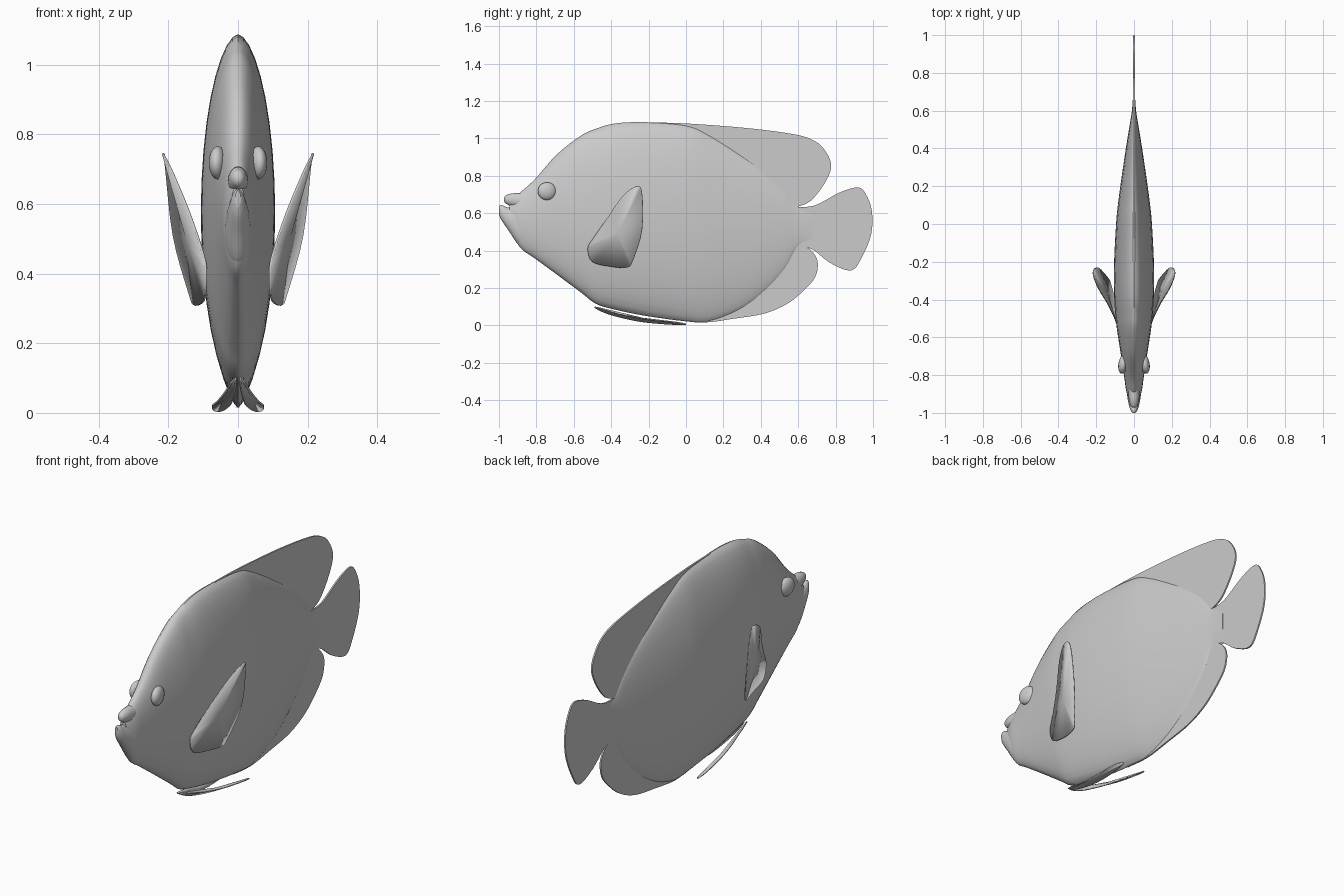
import bpy, bmesh, math
from mathutils import Vector

if "Cube" in bpy.data.objects:
    bpy.data.objects.remove(bpy.data.objects["Cube"])


def smooth_path(pts, steps, closed=False):
    """Catmull-Rom resampling of points of any dimension."""
    n, out = len(pts), []
    for i in range(n if closed else n - 1):
        if closed:
            a, b, c, d = (pts[(i + k) % n] for k in (-1, 0, 1, 2))
        else:
            a, b, c, d = (pts[min(max(i + k, 0), n - 1)] for k in (-1, 0, 1, 2))
        for s in range(steps):
            t = s / steps
            out.append([0.5 * (2 * q + (r - p) * t + (2 * p - 5 * q + 4 * r - u) * t * t
                               + (3 * q - p - 3 * r + u) * t ** 3)
                        for p, q, r, u in zip(a, b, c, d)])
    if not closed:
        out.append(list(pts[-1]))
    return out


def finish(bm, name, angle=40):
    bmesh.ops.recalc_face_normals(bm, faces=bm.faces[:])
    me = bpy.data.meshes.new(name)
    bm.to_mesh(me)
    bm.free()
    ob = bpy.data.objects.new(name, me)
    bpy.context.scene.collection.objects.link(ob)
    bpy.ops.object.select_all(action='DESELECT')
    ob.select_set(True)
    bpy.context.view_layer.objects.active = ob
    bpy.ops.object.shade_smooth_by_angle(angle=math.radians(angle))
    return ob


def loft(name, stations, steps=4, ring=36):
    """Stations are (y, bottom z, top z, half width, section sharpness)."""
    bm, prev = bmesh.new(), None
    for y, lo, hi, w, p in smooth_path(stations, steps):
        row = []
        for k in range(ring):
            a = 2 * math.pi * k / ring
            c = math.cos(a)
            x = math.copysign(abs(c) ** p, c) * w
            row.append(bm.verts.new((x, y, (lo + hi) / 2 + (hi - lo) / 2 * math.sin(a))))
        if prev:
            for k in range(ring):
                j = (k + 1) % ring
                bm.faces.new((prev[k], prev[j], row[j], row[k]))
        else:
            bm.faces.new(row)
        prev = row
    bm.faces.new(prev)
    return finish(bm, name, 50)


def median_fin(name, outline, hidden, thick=0.008):
    """Flat fin on the centre plane; hidden points lie inside the body."""
    pts = smooth_path(outline, 4) + [list(p) for p in hidden]
    bm = bmesh.new()
    face = bm.faces.new([bm.verts.new((-thick / 2, y, z)) for y, z in pts])
    new = bmesh.ops.extrude_face_region(bm, geom=[face])
    verts = [v for v in new['geom'] if isinstance(v, bmesh.types.BMVert)]
    bmesh.ops.translate(bm, verts=verts, vec=(thick, 0, 0))
    bmesh.ops.triangulate(bm, faces=bm.faces[:])
    return finish(bm, name)


def paired_fin(name, outline, thick=0.006):
    """Thin curved blade, mirrored to the other side."""
    bm = bmesh.new()
    pts = [Vector(p) for p in smooth_path(outline, 4, closed=True)]
    mid = sum(pts, Vector()) / len(pts)
    vs, c = [bm.verts.new(p) for p in pts], bm.verts.new(mid)
    for i in range(len(vs)):
        bm.faces.new((vs[i], vs[(i + 1) % len(vs)], c))
    ob = finish(bm, name, 60)
    sol = ob.modifiers.new("thickness", 'SOLIDIFY')
    sol.thickness, sol.offset = thick, 0
    mir = ob.modifiers.new("mirror", 'MIRROR')
    mir.use_axis = (True, False, False)
    return ob


# Body
loft("body", [
    (-0.945, 0.53, 0.655, 0.020, 1.0),
    (-0.89, 0.42, 0.708, 0.040, 1.0),
    (-0.81, 0.36, 0.78, 0.052, 1.0),
    (-0.69, 0.272, 0.915, 0.070, 1.0),
    (-0.56, 0.175, 1.016, 0.090, 1.05),
    (-0.48, 0.115, 1.052, 0.099, 1.1),
    (-0.38, 0.085, 1.08, 0.105, 1.1),
    (-0.22, 0.052, 1.087, 0.106, 1.15),
    (0.0, 0.022, 1.07, 0.095, 1.25),
    (0.12, 0.02, 1.02, 0.083, 1.35),
    (0.28, 0.08, 0.92, 0.061, 1.4),
    (0.42, 0.18, 0.82, 0.040, 1.4),
    (0.53, 0.30, 0.72, 0.022, 1.3),
    (0.60, 0.42, 0.635, 0.011, 1.1),
    (0.68, 0.44, 0.615, 0.005, 1.0)])

# Lips
loft("upper_lip", [
    (-0.972, 0.664, 0.684, 0.008, 1), (-0.962, 0.651, 0.696, 0.018, 1),
    (-0.93, 0.635, 0.706, 0.027, 1), (-0.88, 0.62, 0.708, 0.030, 1)], ring=20)
loft("lower_jaw", [
    (-1.0, 0.592, 0.639, 0.008, 1), (-0.985, 0.56, 0.643, 0.019, 1),
    (-0.95, 0.51, 0.63, 0.029, 1), (-0.90, 0.435, 0.63, 0.037, 1),
    (-0.86, 0.41, 0.62, 0.038, 1)], ring=20)

# Eyes
for side, label in ((-1, "left"), (1, "right")):
    bm = bmesh.new()
    bmesh.ops.create_uvsphere(bm, u_segments=24, v_segments=14, radius=0.05)
    bmesh.ops.scale(bm, verts=bm.verts[:], vec=(0.5, 1, 0.95))
    eye = finish(bm, "eye_" + label)
    eye.location = (side * 0.058, -0.743, 0.718)
    eye.rotation_euler.z = side * 0.15

# Dorsal, anal and tail fins
median_fin("dorsal_fin", [
    (-0.2, 1.086), (0.02, 1.079), (0.34, 1.054), (0.59, 1.02), (0.69, 0.985), (0.74, 0.94),
    (0.773, 0.877), (0.77, 0.82), (0.727, 0.738), (0.663, 0.663), (0.594, 0.634)],
    [(0.5, 0.62), (0.2, 0.85), (-0.1, 1.0)])
median_fin("anal_fin", [
    (0.594, 0.42), (0.65, 0.416), (0.69, 0.375), (0.705, 0.326), (0.69, 0.257), (0.636, 0.193),
    (0.545, 0.118), (0.42, 0.064), (0.26, 0.037), (0.10, 0.016), (-0.05, 0.028)],
    [(0.05, 0.12), (0.3, 0.25), (0.5, 0.45)])
median_fin("tail_fin", [
    (0.594, 0.634), (0.69, 0.642), (0.82, 0.71), (0.92, 0.738), (0.963, 0.70), (0.994, 0.61),
    (0.99, 0.487), (0.94, 0.364), (0.882, 0.294), (0.77, 0.335), (0.674, 0.408), (0.594, 0.42)],
    [(0.5, 0.45), (0.5, 0.6)])

# Pectoral fins
paired_fin("pectoral_fins", [
    (0.092, -0.525, 0.41), (0.094, -0.50, 0.34), (0.104, -0.40, 0.315), (0.125, -0.315, 0.31),
    (0.14, -0.285, 0.345), (0.185, -0.235, 0.51), (0.208, -0.236, 0.715), (0.215, -0.27, 0.742),
    (0.188, -0.34, 0.69), (0.14, -0.42, 0.575), (0.101, -0.50, 0.46)])

# Pelvic fins
paired_fin("pelvic_fins", [
    (0.008, -0.49, 0.10), (0.035, -0.36, 0.062), (0.060, -0.20, 0.032), (0.075, -0.06, 0.018),
    (0.064, 0.0, 0.006), (0.045, -0.08, 0.006), (0.022, -0.25, 0.022), (0.010, -0.42, 0.062)])
